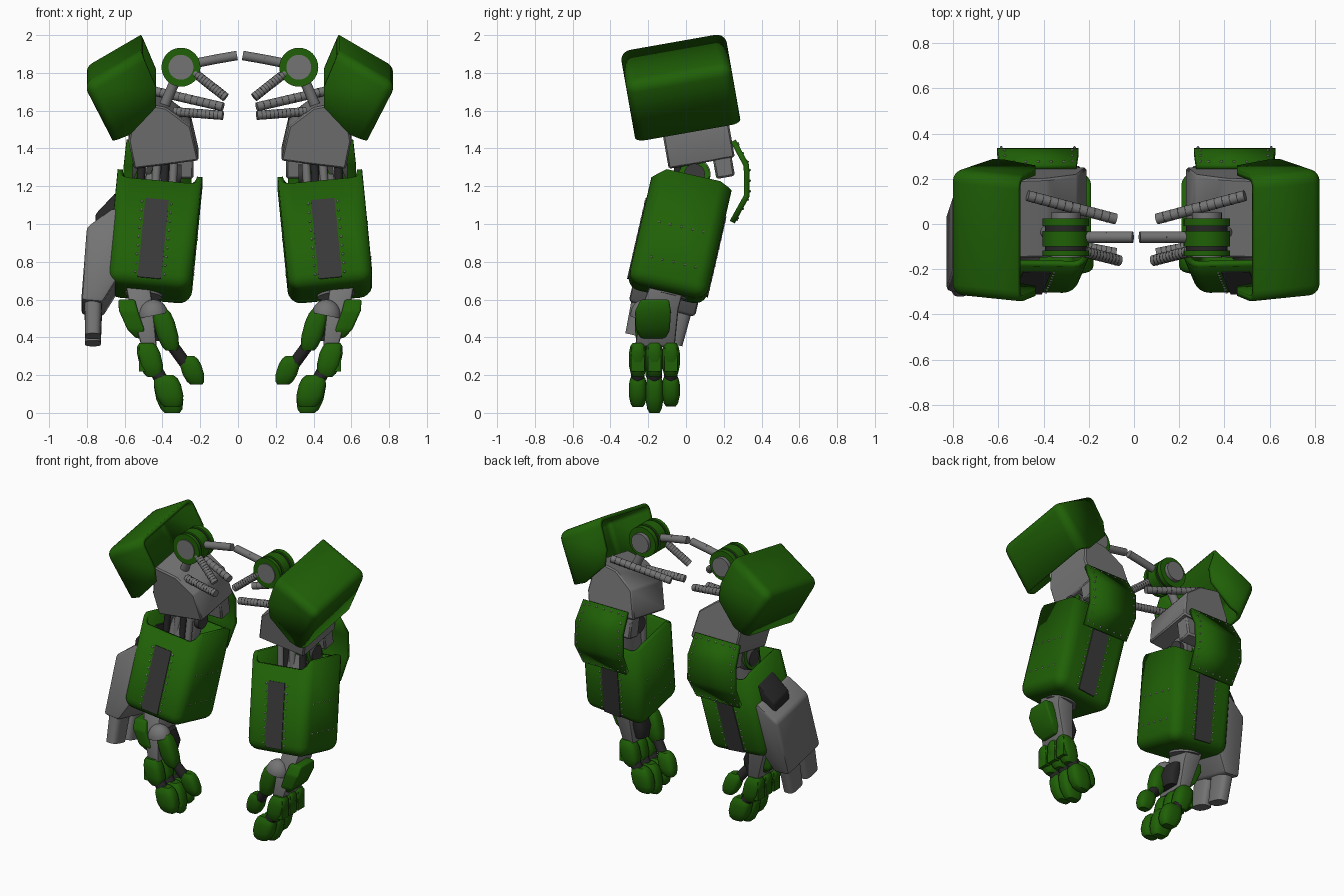
import bpy, bmesh, math
from mathutils import Matrix, Vector

if "Cube" in bpy.data.objects:
    bpy.data.objects.remove(bpy.data.objects["Cube"])

def material(name, *rgb):
    m = bpy.data.materials.new(name)
    m.diffuse_color = (*rgb, 1)
    m.use_nodes = True
    m.node_tree.nodes["Principled BSDF"].inputs["Base Color"].default_value = m.diffuse_color
    return m

GREEN = material("armour_green", 0.014, 0.118, 0.002)
GRAY = material("metal_gray", 0.175, 0.175, 0.175)
DARK = material("dark_panel", 0.042, 0.042, 0.042)
BLACK = material("joint_black", 0.02, 0.02, 0.02)
RIVET = material("rivet_light", 0.45, 0.45, 0.45)
R = math.radians
T = Matrix.Translation

def tilt(deg, y, z):
    """Rotation about the x axis around the point (y, z)."""
    return T((0, y, z)) @ Matrix.Rotation(R(deg), 4, 'X') @ T((0, -y, -z))

def add(name, bm, mat, both=True, bevel=0, seg=3, matrix=None, thick=0, offset=-1):
    """Make the object, and its mirror image for the other arm."""
    if not thick:
        bmesh.ops.recalc_face_normals(bm, faces=bm.faces)
    if bevel:
        edges = [e for e in bm.edges if e.calc_face_angle(0) > R(25)]
        bmesh.ops.bevel(bm, geom=edges, offset=bevel, segments=seg, profile=0.5,
                        affect='EDGES', clamp_overlap=True)
    if matrix:
        bm.transform(matrix)
    for side in ("left", "right") if both else ("left",):
        if side == "right":
            bm.transform(T((0.02, 0, 0)) @ Matrix.Diagonal((-1, 1, 1, 1)))
            bmesh.ops.reverse_faces(bm, faces=bm.faces)
        me = bpy.data.meshes.new(name)
        bm.to_mesh(me)
        me.materials.append(mat)
        me.polygons.foreach_set("use_smooth", [True] * len(me.polygons))
        me.set_sharp_from_angle(angle=R(38))
        ob = bpy.data.objects.new(f"{name}_{side}" if both else name, me)
        bpy.context.collection.objects.link(ob)
        if thick:
            s = ob.modifiers.new("thickness", 'SOLIDIFY')
            s.thickness, s.offset = thick, offset
    bm.free()

def tube(bm, a, b, r, r2=None, n=24):
    a, b = Vector(a), Vector(b)
    m = T((a + b) / 2) @ (b - a).to_track_quat('Z', 'Y').to_matrix().to_4x4()
    bmesh.ops.create_cone(bm, cap_ends=True, segments=n, radius1=r, radius2=r if r2 is None else r2,
                          depth=(b - a).length, matrix=m)

def box(bm, c, s):
    bmesh.ops.create_cube(bm, size=1, matrix=T(c) @ Matrix.Diagonal((*s, 1)))

def prism(bm, pts, y0, y1):
    f = bm.faces.new([bm.verts.new((x, y0, z)) for x, z in pts])
    ext = bmesh.ops.extrude_face_region(bm, geom=[f])
    bmesh.ops.translate(bm, vec=(0, y1 - y0, 0),
                        verts=[v for v in ext["geom"] if isinstance(v, bmesh.types.BMVert)])
    bmesh.ops.recalc_face_normals(bm, faces=bm.faces)

def loft(bm, sections, n=4):
    """Skin over horizontal sections (centre, x size, y size): boxes or rounded."""
    rings = []
    for c, sx, sy in sections:
        ring = []
        for i in range(n):
            t = math.tau * (i + 0.5) / n
            k = 0.001 if n == 4 else 0.65
            cx, cy = (math.copysign(abs(f(t)) ** k, f(t)) for f in (math.cos, math.sin))
            ring.append(bm.verts.new((c[0] + cx * sx / 2, c[1] + cy * sy / 2, c[2])))
        rings.append(ring)
    for p, q in zip(rings, rings[1:]):
        for i in range(n):
            bm.faces.new((p[i], p[(i + 1) % n], q[(i + 1) % n], q[i]))
    bm.faces.new(rings[0])
    bm.faces.new(rings[-1])

def pod(bm, a, b, sx, sy):
    """Rounded finger segment."""
    a, b = Vector(a), Vector(b)
    loft(bm, [(a.lerp(b, t), sx * k, sy * k) for t, k in
              ((0, .6), (.1, .85), (.3, 1), (.65, 1), (.9, .8), (1, .55))], 16)

def open_shell(bm, bevel, gone):
    """Round the kept edges, then remove the open faces."""
    edges = [e for e in bm.edges if not any(gone(f.normal) for f in e.link_faces)]
    bmesh.ops.bevel(bm, geom=edges, offset=bevel, segments=5, profile=0.5, affect='EDGES')
    bm.normal_update()
    bmesh.ops.delete(bm, geom=[f for f in bm.faces if gone(f.normal)], context='FACES')

# shoulder pad: hollow, open towards the body
bm = bmesh.new()
prism(bm, [(.535, .24), (.84, .06), (.685, -.245), (.59, -.205), (.455, -.06), (.455, .05)], -.283, .283)
open_shell(bm, .055, lambda n: n.x < -.1 and abs(n.y) < .3)
add("shoulder_pad", bm, GREEN, matrix=T((0, -.03, 1.725)) @ Matrix.Rotation(R(10), 4, 'X'), thick=.025)

# shoulder joint: stacked discs along y
for name, mat, r, spans in (
        ("shoulder_hub", GRAY, .066, [(-.148, .05)]),
        ("shoulder_grooves", BLACK, .092, [(-.138, .022)]),
        ("shoulder_rings", GREEN, .103, [(-.142, -.118), (-.1, -.03), (-.008, .024)])):
    bm = bmesh.new()
    for y0, y1 in spans:
        tube(bm, (.322, y0, 1.83), (.322, y1, 1.83), r, n=32)
    add(name, bm, mat)

# plain struts
bm = bmesh.new()
tube(bm, (.025, -.058, 1.892), (.14, -.058, 1.872), .025)
tube(bm, (.14, -.058, 1.872), (.30, -.058, 1.84), .025)
tube(bm, (.335, -.05, 1.8), (.43, -.03, 1.58), .028)
add("shoulder_struts", bm, GRAY)

# ribbed hoses
hoses, rings = bmesh.new(), bmesh.new()
for a, b in (((.085, -.162, 1.67), (.25, -.12, 1.80)), ((.1, .022, 1.62), (.49, .125, 1.71)),
             ((.1, -.13, 1.575), (.36, -.08, 1.595))):
    a, b = Vector(a), Vector(b)
    tube(hoses, a, b, .024)
    for i in range(1, 12):
        p = a.lerp(b, i / 12)
        tube(rings, p, p + (b - a).normalized() * .004, .0248)
add("shoulder_hoses", hoses, GRAY)
add("hose_rings", rings, DARK)

# upper arm block with lower back plate
bm = bmesh.new()
prism(bm, [(.228, 1.365), (.27, 1.55), (.40, 1.65), (.56, 1.68), (.60, 1.47), (.57, 1.32)], -.12, .235)
add("upper_arm", bm, GRAY, bevel=.009, seg=1, matrix=tilt(10, .06, 1.47))
bm = bmesh.new()
box(bm, (.41, .19, 1.36), (.31, .10, .23))
add("upper_arm_back_plate", bm, GRAY, bevel=.01, seg=1, matrix=tilt(10, .19, 1.36))

# elbow joint: discs along x
for name, mat, r, spans in (
        ("elbow_hub", DARK, .055, [(.32, .58)]),
        ("elbow_discs", GRAY, .085, [(.35, .385), (.425, .47), (.505, .545)]),
        ("elbow_rings", GREEN, .08, [(.387, .4), (.472, .485), (.547, .562)])):
    bm = bmesh.new()
    for x0, x1 in spans:
        tube(bm, (x0, .045, 1.26), (x1, .045, 1.265), r)
    add(name, bm, mat)
for name, mat, xs in (("elbow_pistons", GRAY, (.36, .45)), ("elbow_dark_pistons", BLACK, (.405, .53))):
    bm = bmesh.new()
    for x in xs:
        tube(bm, (x, -.04, 1.32), (x + .015, -.06, 1.05), .022)
    add(name, bm, mat)
bm = bmesh.new()
tube(bm, (.44, .045, 1.24), (.52, -.1, .62), .10)
add("forearm_core", bm, GRAY)

# elbow guard: bent plate behind the elbow
rows = [(.25, 1.44, .275, .61), (.32, 1.31, .265, .625), (.322, 1.15, .265, .625), (.245, 1.01, .28, .615)]
bm = bmesh.new()
grid = [[bm.verts.new((x, y, z)) for x in (x0, x1)] for y, z, x0, x1 in rows]
for p, q in zip(grid, grid[1:]):
    bm.faces.new((p[0], p[1], q[1], q[0]))
add("elbow_guard", bm, GREEN, thick=.03, offset=0)

# forearm shell, open at the top, with a lower rim at front and back
F = T((.463, -.035, .935)) @ Matrix.Rotation(R(-13), 4, 'X') @ Matrix.Rotation(R(-5.5), 4, 'Y')
bm = bmesh.new()
box(bm, (0, 0, 0), (.45, .43, .63))
bm.normal_update()
open_shell(bm, .07, lambda n: n.z > .95)
for v in bm.verts:
    if v.co.z > .3:
        v.co.z -= (.06 if v.co.y < 0 else .03) * max(0, (abs(v.co.y) - .14) / .075)
add("forearm_shell", bm, GREEN, matrix=F, thick=.028)
bm = bmesh.new()
for s in (-1, 1):
    box(bm, (.0, s * .215, -.062), (.125, .009, .43))
add("forearm_panel", bm, DARK, matrix=F)

# rivets on the forearm and guard
bm = bmesh.new()
def rivet(p):
    bmesh.ops.create_icosphere(bm, subdivisions=1, radius=.007, matrix=T(p))
for i in range(9):
    z = -.25 + i * .048
    for s in (-1, 1):
        for x in (-.078, .078):
            rivet(F @ Vector((x, s * .215, z)))
        if i % 4 == 1:
            for k in range(5):
                rivet(F @ Vector((s * .223, -.12 + k * .06, z + .04)))
for (ya, za, xa, xb), (yb, zb, xc, xd) in zip(rows, rows[1:]):
    for t in (.15, .5, .85):
        for x in (xa + .018, xb - .018):
            rivet((x, ya + (yb - ya) * t + .017, za + (zb - za) * t))
for y, z, x0, x1 in (rows[0], rows[-1]):
    for i in range(1, 6):
        rivet((x0 + (x1 - x0) * i / 6, y + .025, z + (.013 if z < 1.2 else -.013)))
add("rivets", bm, RIVET)

# wrist and palm
bm = bmesh.new()
loft(bm, [((.555, -.09, .70), .13, .18), ((.53, -.14, .55), .12, .2), ((.49, -.165, .35), .08, .21)])
add("palm", bm, GRAY, bevel=.012, seg=2)
bm = bmesh.new()
loft(bm, [((.465, -.14, .54), .08, .12), ((.44, -.15, .46), .1, .15), ((.445, -.16, .38), .08, .13)], 16)
add("palm_pad", bm, BLACK)
bm = bmesh.new()
loft(bm, [((.61, -.165, .60), .09, .15), ((.60, -.175, .54), .10, .19),
          ((.56, -.175, .44), .09, .18), ((.535, -.175, .395), .05, .13)])
add("hand_back_plate", bm, GREEN, bevel=.012)

# thumb base: half dome
bm = bmesh.new()
bmesh.ops.create_uvsphere(bm, u_segments=24, v_segments=14, radius=1,
                          matrix=T((.467, -.225, .515)) @ Matrix.Diagonal((.078, .07, .085, 1)))
cut = bmesh.ops.bisect_plane(bm, geom=bm.verts[:] + bm.edges[:] + bm.faces[:], plane_co=(.467, -.225, .515),
                             plane_no=(-.2, 0, -1), clear_outer=True)
bmesh.ops.edgeloop_fill(bm, edges=[e for e in cut["geom_cut"] if isinstance(e, bmesh.types.BMEdge)])
add("thumb_base", bm, GRAY)

# thumb and three fingers: green segments with black joints
green, black = bmesh.new(), bmesh.new()
pod(green, (.43, -.225, .55), (.372, -.215, .33), .115, .1)
tube(black, (.385, -.215, .38), (.29, -.18, .25), .032)
pod(green, (.285, -.18, .30), (.24, -.165, .15), .115, .09)
for y, d in ((-.255, .03), (-.167, 0), (-.08, .035)):
    pod(green, (.505, y, .37), (.465, y, .19), .125, .096)
    tube(black, (.48, y, .27), (.40, y, .13), .036)
    pod(green, (.405, y, .2), (.368, y, d), .145, .096)
    box(green, (.527, y, .285), (.035, .07, .13))
add("finger_segments", green, GREEN)
add("finger_joints", black, BLACK)

# twin-barrelled gun on one arm only
G = tilt(-13, -.07, .8)
bm = bmesh.new()
prism(bm, [(-.60, 1.05), (-.67, 1.05), (-.80, .95), (-.83, .55), (-.715, .54), (-.60, .73)], -.25, .11)
add("gun_body", bm, GRAY, both=False, bevel=.02, seg=2, matrix=G)
bm = bmesh.new()
for y in (-.16, .01):
    loft(bm, [((-.768, y, .375), .085, .14), ((-.765, y, .6), .095, .16)], 20)
add("gun_barrels", bm, GRAY, both=False, matrix=G)
bm = bmesh.new()
prism(bm, [(-.60, 1.18), (-.645, 1.17), (-.755, 1.05), (-.75, .94), (-.60, .94)], -.12, .05)
add("gun_magazine", bm, BLACK, both=False, bevel=.015, seg=2, matrix=G)
